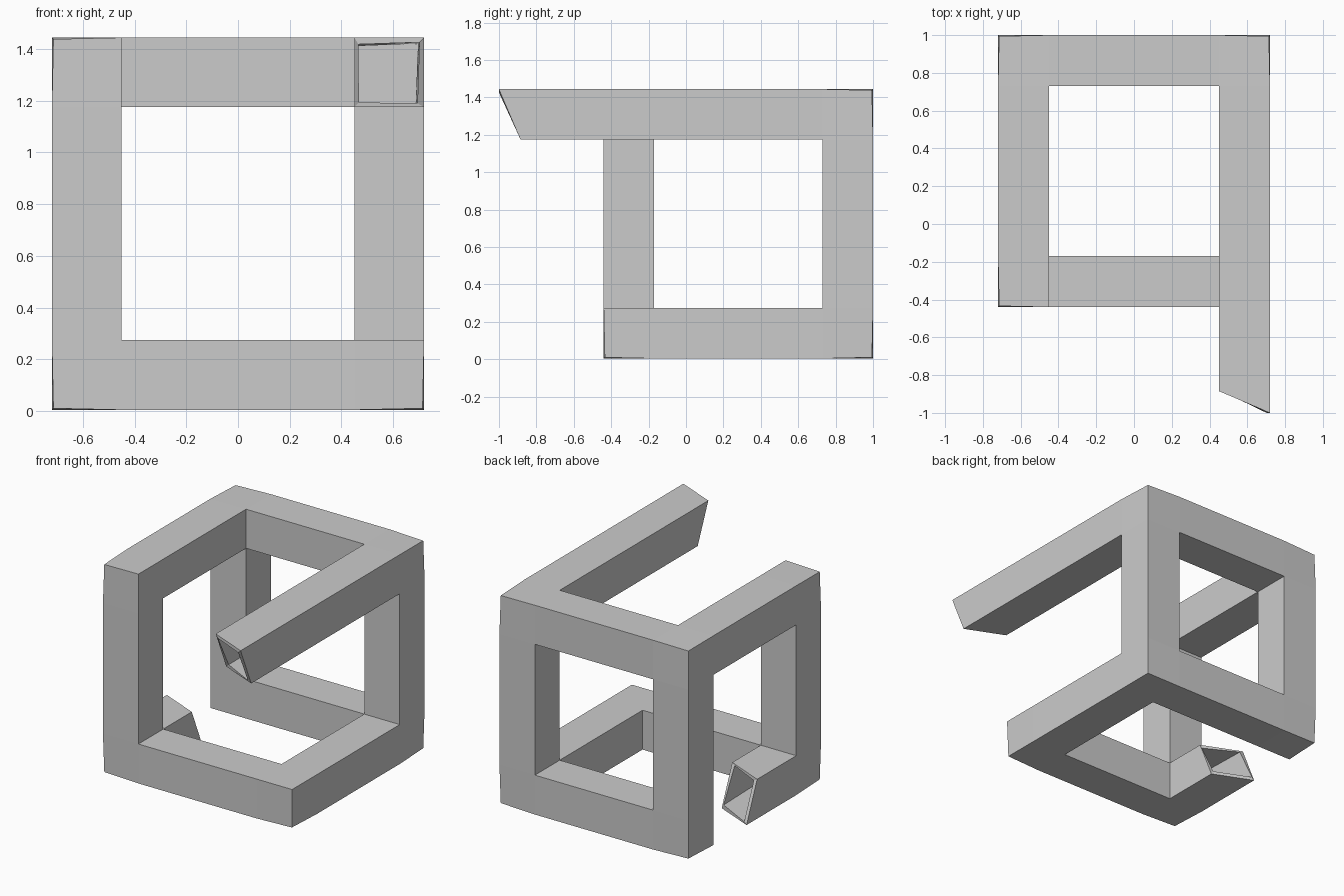
import bpy
import bmesh
from mathutils import Vector

cube = bpy.data.objects.get("Cube")
if cube:
    bpy.data.objects.remove(cube, do_unlink=True)

grey = bpy.data.materials.new("light grey")
grey.use_nodes = True
colour = (0.6, 0.6, 0.6, 1)
grey.diffuse_color = colour
grey.node_tree.nodes["Principled BSDF"].inputs["Base Color"].default_value = colour

# Planes that divide the frame into corner blocks and bars
GRID = ((-0.72, -0.45, 0.45, 0.72),
        (-0.44, -0.17, 0.73, 1.0),
        (0.004, 0.275, 1.175, 1.444))
PULL = 0.006    # outer corners sit slightly inside the bar faces
MITRE = 0.115   # slant of the cut ends, per bar width

STUB = (0, 1, 0)      # short bar at the lower left
LONG_BAR = (2, 1, 2)  # bar that runs out past the front

# Cube edges and corners, without the two missing bars and the missing corner
missing = {(2, 0, 2), (1, 0, 2), (2, 0, 1)}
cells = {(i, j, k) for i in range(3) for j in range(3) for k in range(3)
         if (i, j, k).count(1) <= 1} - missing
open_ends = {(STUB, 1, 1), (LONG_BAR, 1, 0)}
gap_cap = ((0, 2, 0), 1, 0)


def position(cell, idx):
    """Point of a cell corner, with slanted free ends and eased outer corners."""
    p = Vector([GRID[a][idx[a]] for a in range(3)])
    if cell == STUB and idx[1] == 2:
        p.y = 0.37 - MITRE * (idx[0] + idx[2])
    elif cell == LONG_BAR and idx[1] == 1:
        p.y = -1.0 + MITRE * (6 - idx[0] - idx[2])
    elif all(n in (0, 3) for n in idx):
        for a in range(3):
            p[a] += PULL if idx[a] == 0 else -PULL
    return p


def add_side(bm, cell, axis, side):
    u, v = (axis + 1) % 3, (axis + 2) % 3
    loop = [(0, 0), (1, 0), (1, 1), (0, 1)]
    if side == 0:
        loop.reverse()
    verts = []
    for du, dv in loop:
        idx = list(cell)
        idx[axis] += side
        idx[u] += du
        idx[v] += dv
        verts.append(bm.verts.new(position(cell, idx)))
    bm.faces.new(verts)


# Outer skin of the frame, left open at both free ends
bm = bmesh.new()
for cell in sorted(cells):
    for axis in range(3):
        for side in (0, 1):
            key = (cell, axis, side)
            neighbour = list(cell)
            neighbour[axis] += 2 * side - 1
            joined = tuple(neighbour) in cells and key != gap_cap
            if not joined and key not in open_ends:
                add_side(bm, cell, axis, side)
bmesh.ops.remove_doubles(bm, verts=bm.verts, dist=0.0005)

mesh = bpy.data.meshes.new("open_cube_frame")
bm.to_mesh(mesh)
bm.free()
mesh.materials.append(grey)
frame = bpy.data.objects.new("open_cube_frame", mesh)
bpy.context.collection.objects.link(frame)

# Thin walls, so the cut ends show a hollow tube
walls = frame.modifiers.new("walls", "SOLIDIFY")
walls.thickness = 0.018
walls.offset = -1
walls.use_even_offset = True
